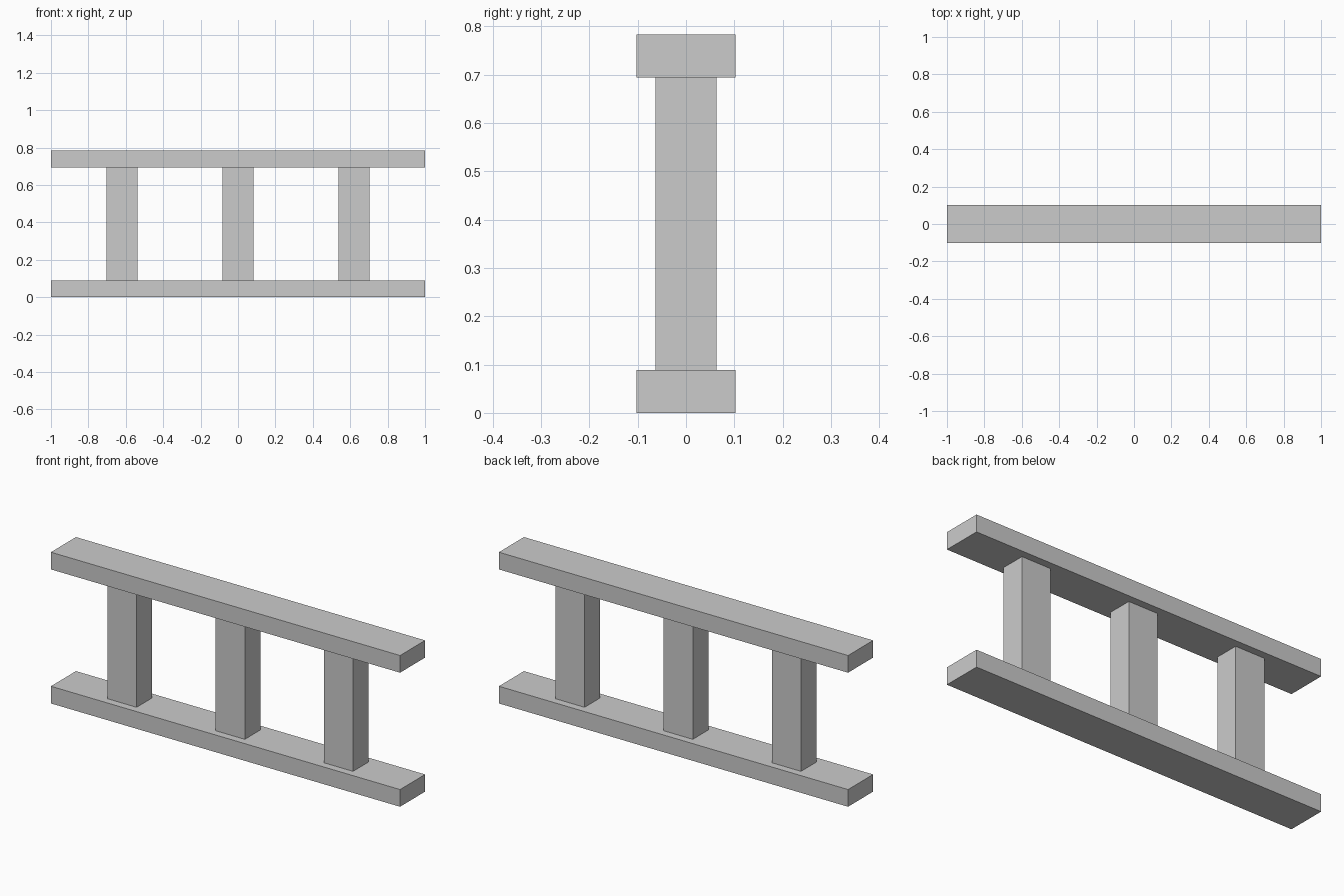
import bpy

if "Cube" in bpy.data.objects:
    bpy.data.objects.remove(bpy.data.objects["Cube"])


def box(name, x, z0, z1, width, depth):
    """Axis-aligned box centred on y = 0, spanning z0 to z1."""
    bpy.ops.mesh.primitive_cube_add(size=1, location=(x, 0, (z0 + z1) / 2))
    obj = bpy.context.object
    obj.name = name
    obj.scale = (width, depth, z1 - z0)
    bpy.ops.object.transform_apply(location=False, rotation=False, scale=True)
    return obj


RAIL_H = 0.089
HEIGHT = 0.783

# Long horizontal rails
box("bottom_rail", 0, 0, RAIL_H, 2.0, 0.205)
box("top_rail", 0, HEIGHT - RAIL_H, HEIGHT, 2.0, 0.205)

# Three upright posts between the rails
for side, x in (("left", -0.62), ("middle", 0), ("right", 0.62)):
    box(f"{side}_post", x, RAIL_H, HEIGHT - RAIL_H, 0.167, 0.127)
